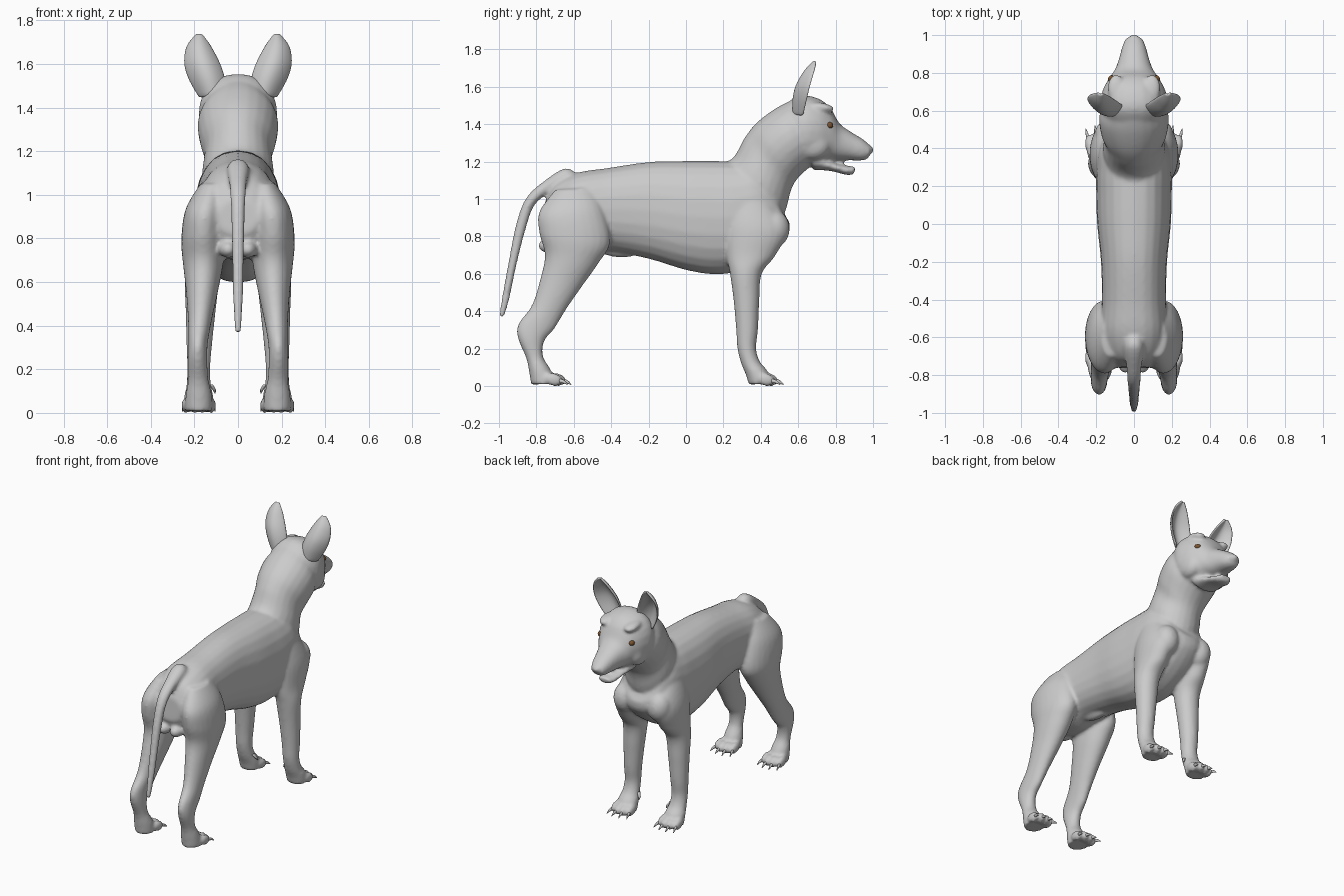
import bpy, bmesh, math
from mathutils import Vector, Matrix


def spline(rows, steps):
    """Smoothly interpolate rows of numbers (Catmull-Rom)."""
    out = []
    for i in range(len(rows) - 1):
        a, b, c, d = (rows[max(0, min(len(rows) - 1, i + k))] for k in (-1, 0, 1, 2))
        for s in range(steps):
            t = s / steps
            out.append([0.5 * (2 * q + (r - p) * t + (2 * p - 5 * q + 4 * r - s4) * t * t
                               + (3 * q - p - 3 * r + s4) * t ** 3)
                        for p, q, r, s4 in zip(a, b, c, d)])
    out.append(list(rows[-1]))
    return out


def loft(bm, rows, side=1, power=2.0, n=24, steps=6):
    """Rows: centre x, half width, then (y, z) of two opposite outline points."""
    rings = []
    for x, w, ya, za, yb, zb in spline(rows, steps):
        mid = Vector((side * x, (ya + yb) / 2, (za + zb) / 2))
        up = Vector((0, (ya - yb) / 2, (za - zb) / 2))
        ring = []
        for k in range(n):
            c, s = math.cos(2 * math.pi * k / n), math.sin(2 * math.pi * k / n)
            c = math.copysign(abs(c) ** (2 / power), c)
            s = math.copysign(abs(s) ** (2 / power), s)
            ring.append(bm.verts.new(mid + Vector((w * c, 0, 0)) + up * s))
        rings.append(ring)
    for a, b in zip(rings, rings[1:]):
        for k in range(n):
            bm.faces.new((a[k], a[(k + 1) % n], b[(k + 1) % n], b[k]))
    bm.faces.new(rings[0][::-1])
    bm.faces.new(rings[-1])


def ball(bm, centre, radii, tilt=0.0):
    m = Matrix.Translation(centre) @ Matrix.Rotation(tilt, 4, 'X') @ Matrix.Diagonal((*radii, 1))
    bmesh.ops.create_uvsphere(bm, u_segments=20, v_segments=14, radius=1, matrix=m)


def finish(bm, name):
    bmesh.ops.recalc_face_normals(bm, faces=bm.faces)
    for f in bm.faces:
        f.smooth = True
    me = bpy.data.meshes.new(name)
    bm.to_mesh(me)
    bm.free()
    ob = bpy.data.objects.new(name, me)
    bpy.context.collection.objects.link(ob)
    return ob


skin = bmesh.new()

# torso
loft(skin, [
    (0, .09, -.755, .98, -.765, .82), (0, .15, -.70, 1.08, -.70, .72),
    (0, .18, -.58, 1.14, -.56, .70), (0, .17, -.42, 1.165, -.42, .72),
    (0, .175, -.2, 1.197, -.2, .68), (0, .195, 0, 1.203, 0, .62),
    (0, .20, .16, 1.203, .16, .597), (0, .20, .26, 1.20, .30, .62),
    (0, .185, .36, 1.19, .44, .70), (0, .14, .44, 1.10, .54, .80),
    (0, .08, .48, 1.0, .555, .87)], power=2.3)

# neck
loft(skin, [
    (0, .13, .10, 1.17, .45, .75), (0, .165, .24, 1.21, .53, .93),
    (0, .155, .315, 1.33, .56, 1.04), (0, .175, .38, 1.41, .59, 1.10),
    (0, .185, .48, 1.485, .65, 1.16), (0, .16, .57, 1.53, .70, 1.19)])

# skull and muzzle
loft(skin, [
    (0, .15, .50, 1.48, .62, 1.18), (0, .18, .60, 1.55, .66, 1.175),
    (0, .165, .70, 1.54, .72, 1.19), (0, .13, .77, 1.49, .78, 1.205),
    (0, .10, .82, 1.405, .82, 1.205), (0, .08, .88, 1.36, .87, 1.207),
    (0, .062, .945, 1.32, .935, 1.205), (0, .045, .985, 1.285, .975, 1.215)], power=2.2)

# lower jaw
loft(skin, [
    (0, .10, .68, 1.25, .68, 1.155), (0, .078, .78, 1.20, .77, 1.15),
    (0, .06, .86, 1.178, .86, 1.128), (0, .042, .905, 1.175, .90, 1.132)])

# nose tip
ball(skin, (0, .975, 1.262), (.036, .028, .026))

# tail
loft(skin, [
    (0, .035, -.58, 1.13, -.58, 1.06), (0, .05, -.645, 1.165, -.66, 1.07),
    (0, .042, -.76, 1.095, -.735, 1.03), (0, .035, -.855, 1.005, -.81, .965),
    (0, .031, -.91, .86, -.855, .845), (0, .026, -.95, .66, -.905, .65),
    (0, .021, -.985, .47, -.945, .46), (0, .014, -1.0, .37, -.975, .365)], n=16)

# belly ridge
ball(skin, (0, -.38, .725), (.035, .11, .035), -.15)

claws = bmesh.new()
for side in (-1, 1):
    # front leg with shoulder
    loft(skin, [
        (.13, .05, .24, 1.02, .42, 1.02), (.145, .085, .21, .86, .535, .84),
        (.155, .08, .215, .70, .48, .70), (.165, .078, .235, .60, .405, .60),
        (.172, .068, .255, .45, .392, .45), (.178, .058, .268, .30, .385, .30),
        (.18, .053, .275, .20, .375, .20), (.18, .057, .295, .12, .395, .13),
        (.18, .068, .32, .06, .435, .08), (.18, .066, .335, .008, .445, .012)], side)
    # hind leg with thigh
    loft(skin, [
        (.12, .05, -.70, 1.05, -.50, 1.06), (.15, .09, -.785, .93, -.44, .94),
        (.16, .10, -.785, .82, -.405, .77), (.16, .092, -.755, .70, -.465, .66),
        (.165, .073, -.78, .57, -.55, .54), (.175, .054, -.825, .43, -.64, .41),
        (.183, .045, -.895, .335, -.70, .31), (.185, .044, -.90, .26, -.757, .24),
        (.182, .046, -.855, .15, -.765, .16), (.18, .06, -.84, .08, -.725, .09),
        (.18, .064, -.828, .008, -.695, .012)], side)
    # brow ridge, cheek, point of shoulder, rear lump
    ball(skin, (side * .095, .72, 1.49), (.045, .075, .025), -.15)
    ball(skin, (side * .11, .68, 1.29), (.055, .09, .08))
    ball(skin, (side * .13, .47, .84), (.08, .085, .10))
    ball(skin, (side * .045, -.73, .75), (.042, .06, .04))
    # toes and claws of both paws
    for base in (.445, -.69):
        for off, back in ((-.058, .018), (-.02, 0), (.02, 0), (.058, .018)):
            x, y = .18 + off, base - back
            ball(skin, (side * x, y, .034), (.022, .05, .034), -.25)
            loft(claws, [
                (x + off * .1, .009, y + .03, .040, y + .03, .016),
                (x + off * .2, .007, y + .055, .032, y + .052, .014),
                (x + off * .3, .002, y + .078, .010, y + .075, .006)], side, n=8, steps=3)
    # dewclaw
    loft(claws, [(.125, .010, .33, .13, .355, .13), (.11, .008, .345, .105, .365, .11),
                 (.105, .002, .365, .088, .37, .09)], side, n=8, steps=3)

finish(claws, "claws")
body = finish(skin, "body_skin")
mod = body.modifiers.new("fuse", 'REMESH')
mod.mode = 'VOXEL'
mod.voxel_size = .011
mod.use_smooth_shade = True
mod = body.modifiers.new("soften", 'SMOOTH')
mod.factor = .5
mod.iterations = 6

# ears: cupped leaf opening forward
ear = bmesh.new()
rows = []
for x, y, z, w in spline([
        (.115, .575, 1.45, .06), (.14, .575, 1.53, .082), (.162, .59, 1.60, .083),
        (.176, .622, 1.66, .066), (.180, .652, 1.70, .044), (.178, .688, 1.735, .01)], 3):
    row = []
    for k in range(9):
        u = k / 4 - 1
        row.append(ear.verts.new((x + w * u, y + w * (.75 * u * u + .1 * u), z - .1 * w * u * u)))
    rows.append(row)
for a, b in zip(rows, rows[1:]):
    for k in range(8):
        ear.faces.new((a[k], a[k + 1], b[k + 1], b[k]))
ears = finish(ear, "ears")
mod = ears.modifiers.new("thickness", 'SOLIDIFY')
mod.thickness = .014
mod.offset = 0
ears.modifiers.new("both_sides", 'MIRROR')
mod = ears.modifiers.new("smooth", 'SUBSURF')
mod.levels = mod.render_levels = 1

# eyes set into the skin surface
brown = bpy.data.materials.new("eye_brown")
brown.diffuse_color = (.20, .09, .03, 1)
deps = bpy.context.evaluated_depsgraph_get()
skin_eval = body.evaluated_get(deps)
eye = bmesh.new()
for side in (-1, 1):
    hit, loc, nor, _ = skin_eval.ray_cast(Vector((side * .5, .77, 1.395)), Vector((-side, 0, 0)))
    centre = loc - nor * .008 if hit else Vector((side * .11, .77, 1.395))
    ball(eye, centre, (.018, .022, .018))
finish(eye, "eyes").data.materials.append(brown)
